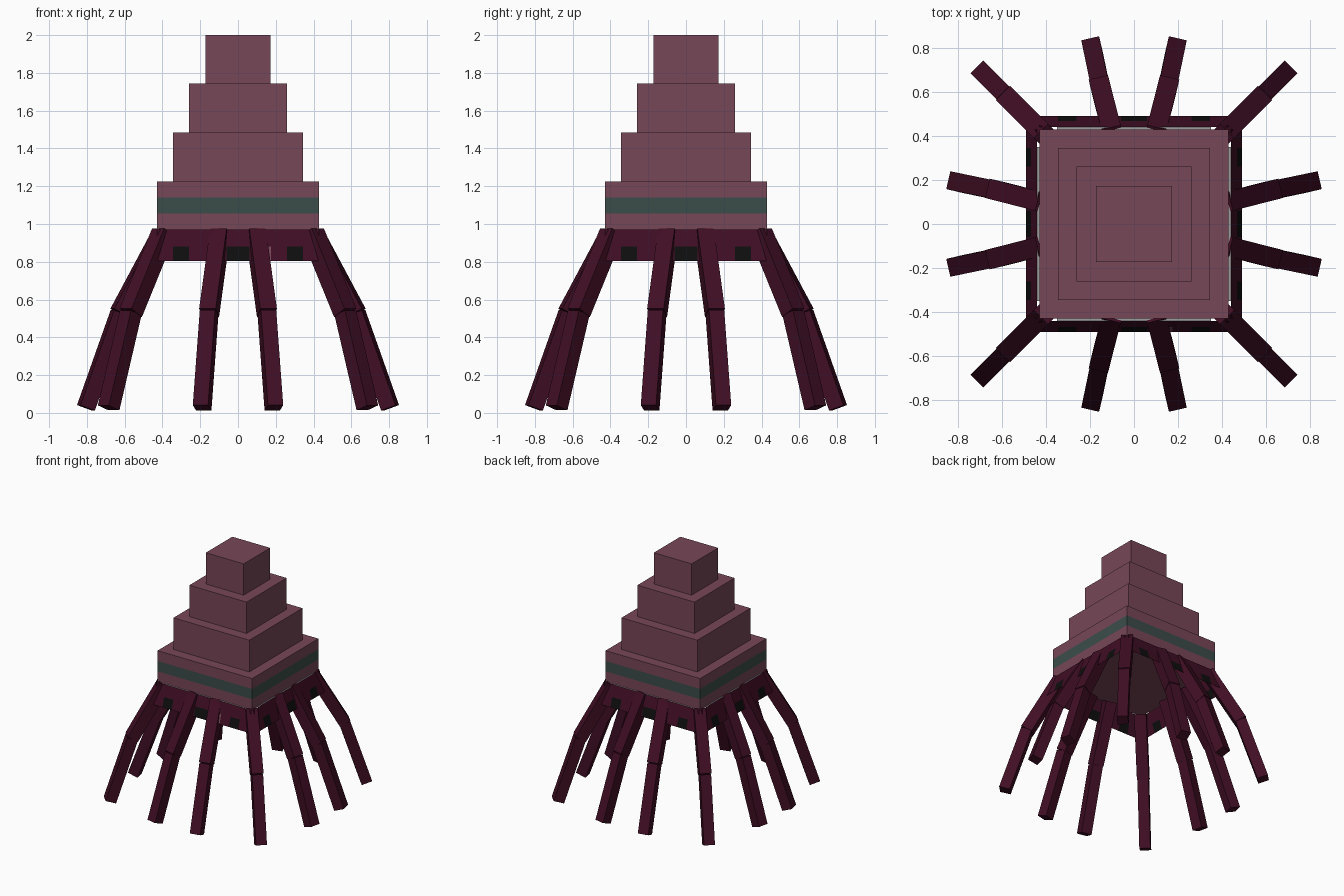
import bpy, bmesh, math
from mathutils import Vector, Matrix

if "Cube" in bpy.data.objects:
    bpy.data.objects.remove(bpy.data.objects["Cube"])


def lin(c):
    c /= 255
    return c / 12.92 if c <= 0.04045 else ((c + 0.055) / 1.055) ** 2.4


def material(name, r, g, b):
    m = bpy.data.materials.new(name)
    m.diffuse_color = (lin(r), lin(g), lin(b), 1)
    m.use_nodes = True
    m.node_tree.nodes["Principled BSDF"].inputs["Base Color"].default_value = m.diffuse_color
    return m


MAUVE = material("mauve", 119, 71, 87)
MAROON = material("dark maroon", 64, 14, 36)
GREEN = material("grey green", 60, 77, 74)
BLACK = material("black", 14, 14, 15)
GREY = material("light grey", 160, 158, 158)


def finish(name, bm, mats):
    me = bpy.data.meshes.new(name)
    bm.to_mesh(me)
    bm.free()
    for m in mats:
        me.materials.append(m)
    ob = bpy.data.objects.new(name, me)
    bpy.context.collection.objects.link(ob)
    return ob


def block(name, half, z0, z1, mats, cuts=()):
    bm = bmesh.new()
    bmesh.ops.create_cube(bm, size=1)
    for v in bm.verts:
        v.co = (v.co.x * 2 * half, v.co.y * 2 * half, (z0 + z1) / 2 + v.co.z * (z1 - z0))
    for z in cuts:
        bmesh.ops.bisect_plane(bm, geom=bm.verts[:] + bm.edges[:] + bm.faces[:],
                               plane_co=(0, 0, z), plane_no=(0, 0, 1))
    if cuts:
        # painted band between the cuts
        for f in bm.faces:
            if cuts[0] < f.calc_center_median().z < cuts[1]:
                f.material_index = 1
    return finish(name, bm, mats)


# stepped body
block("body_base", 0.43, 0.965, 1.225, [MAUVE, GREEN], (1.055, 1.14))
block("body_lower_step", 0.345, 1.225, 1.485, [MAUVE])
block("body_middle_step", 0.26, 1.485, 1.743, [MAUVE])
block("body_top_step", 0.172, 1.743, 2.0, [MAUVE])

# flared skirt panels with dark notches along the lower rim
COLS = (-0.43, -0.345, -0.26, -0.06, 0.06, 0.15, 0.175, 0.26, 0.345, 0.43)
ROWS = ((0.49, 0.805), (0.467, 0.88), (0.44, 0.97))


def skirt(name, turn, patch):
    bm = bmesh.new()
    rot = Matrix.Rotation(turn, 3, 'Z')
    grid = [[bm.verts.new(rot @ Vector((x, -d, z))) for x in COLS] for d, z in ROWS]
    for r in range(2):
        for c in range(len(COLS) - 1):
            f = bm.faces.new((grid[r][c], grid[r][c + 1], grid[r + 1][c + 1], grid[r + 1][c]))
            if r == 0 and c in (1, 3, 7):
                f.material_index = 1
            elif r == 0 and c == 5 and patch:
                f.material_index = 2
    # pale ledge between skirt and body
    ledge = [bm.verts.new(rot @ Vector(p)) for p in
             ((-0.35, -0.44, 0.97), (0.35, -0.44, 0.97), (0.35, -0.43, 0.97), (-0.35, -0.43, 0.97))]
    bm.faces.new(ledge).material_index = 3
    finish(name, bm, [MAROON, BLACK, MAUVE, GREY])


def leg_segment(bm, a, b, side, size):
    axis = (b - a).normalized()
    side = (side - axis * side.dot(axis)).normalized()
    out = axis.cross(side)
    rings = [[bm.verts.new(p + (side * s + out * t) * size / 2)
              for s, t in ((-1, -1), (1, -1), (1, 1), (-1, 1))] for p in (a, b)]
    for i in range(4):
        j = (i + 1) % 4
        bm.faces.new((rings[0][i], rings[0][j], rings[1][j], rings[1][i]))
    bm.faces.new(rings[0][::-1])
    bm.faces.new(rings[1])
    bmesh.ops.recalc_face_normals(bm, faces=bm.faces[:])


# jointed legs: hip, knee and foot
def leg(name, points, turn):
    rot = Matrix.Rotation(turn, 3, 'Z')
    hip, knee, foot = [rot @ Vector(p) for p in points]
    run = foot - hip
    side = Vector((-run.y, run.x, 0)).normalized()
    bm = bmesh.new()
    leg_segment(bm, hip, knee, side, 0.09)
    leg_segment(bm, knee, foot, side, 0.083)
    finish(name, bm, [MAROON])


for i, place in enumerate(("front", "right", "back", "left")):
    turn = i * math.pi / 2
    skirt(place + "_skirt", turn, i == 0)
    for s, tag in ((-1, "a"), (1, "b")):
        leg(f"{place}_leg_{tag}",
            ((s * 0.095, -0.40, 0.955), (s * 0.153, -0.627, 0.53), (s * 0.19, -0.805, 0.027)), turn)
    leg(f"{place}_corner_leg",
        ((0.395, -0.395, 0.955), (0.568, -0.568, 0.53), (0.685, -0.685, 0.027)), turn)
